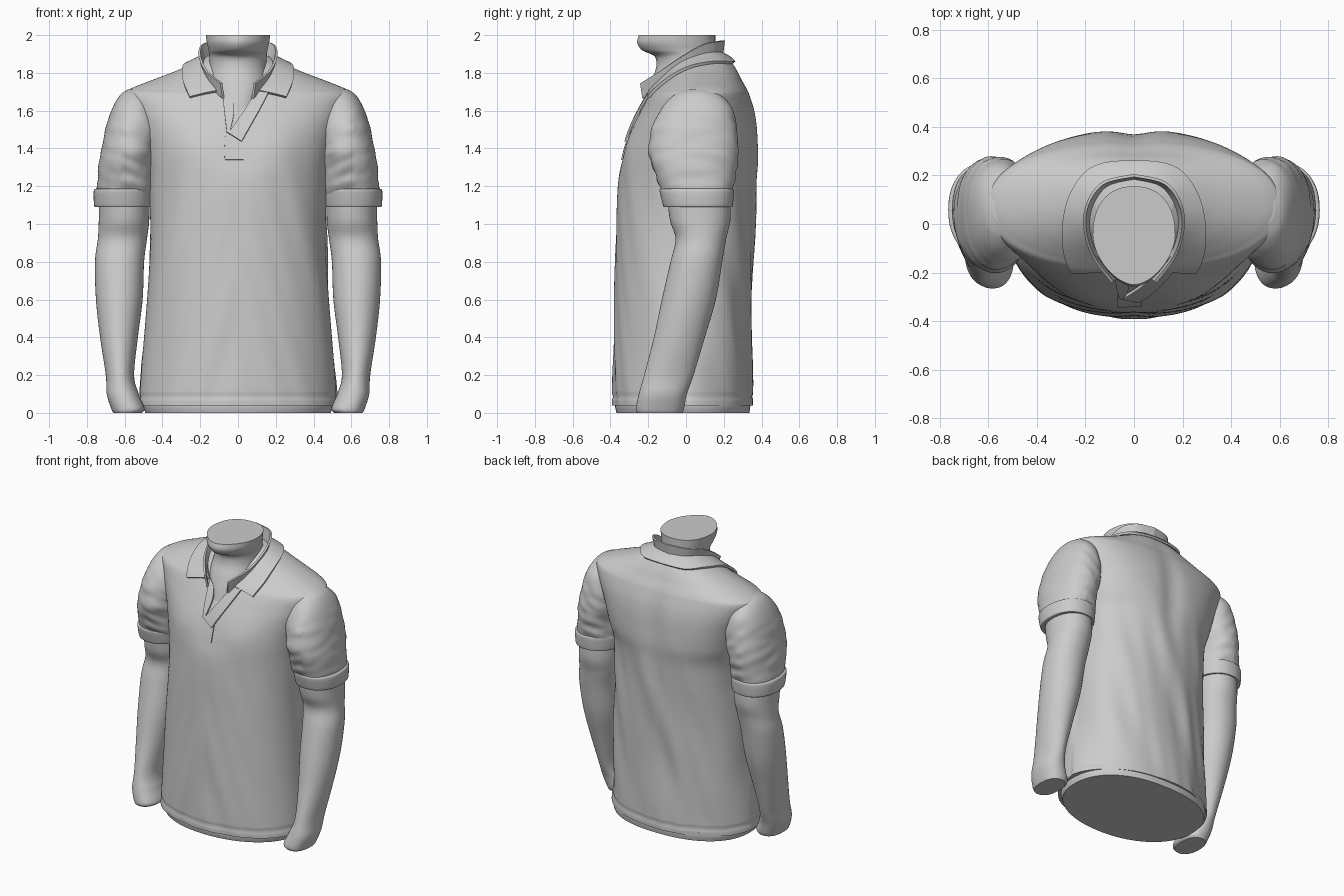
import bpy, math
from mathutils import Vector, noise

if "Cube" in bpy.data.objects:
    bpy.data.objects.remove(bpy.data.objects["Cube"])


def smooth(rows, steps):
    """Catmull-Rom interpolation through rows of numbers."""
    out = []
    for i in range(len(rows) - 1):
        p = [rows[max(0, min(len(rows) - 1, i + k))] for k in (-1, 0, 1, 2)]
        for j in range(steps):
            t = j / steps
            out.append([b + .5 * t * (c - a + t * (2*a - 5*b + 4*c - d + t * (3*(b - c) + d - a)))
                        for a, b, c, d in zip(*p)])
    return out + [list(rows[-1])]


def make(name, verts, faces, mirror=False):
    me = bpy.data.meshes.new(name)
    me.from_pydata(verts, [], faces)
    ob = bpy.data.objects.new(name, me)
    bpy.context.collection.objects.link(ob)
    if mirror:
        ob.modifiers.new("mirror", 'MIRROR')
    return ob


def loft(name, rows, n=64, steps=8, mirror=False, shape=None):
    """Rows: z, x min, x max, y front, y back, front exponent, back exponent (bottom to top)."""
    verts, faces = [], []
    rings = smooth(rows, steps)
    for z, x0, x1, yf, yb, ef, eb in rings:
        for k in range(n):
            a = 2 * math.pi * k / n
            c, s = math.cos(a), math.sin(a)
            e = 2 / (eb if s > 0 else ef)
            p = Vector(((x0 + x1) / 2 + (x1 - x0) / 2 * math.copysign(abs(c) ** e, c),
                        (yf + yb) / 2 + (yb - yf) / 2 * math.copysign(abs(s) ** e, s), z))
            if shape:
                p += Vector((c, s, 0)) * shape(p)
            verts.append(p)
    for r in range(len(rings) - 1):
        for k in range(n):
            k2 = (k + 1) % n
            faces.append((r*n + k, r*n + k2, r*n + n + k2, r*n + n + k))
    faces.append(tuple(range(n - 1, -1, -1)))
    faces.append(tuple(range(len(verts) - n, len(verts))))
    return make(name, verts, faces, mirror)


def strip(name, rails, thick, steps=8, across=6, mirror=False, wrap=None, mode='OUTSIDE_SURFACE', gap=.01):
    """Cloth strip spanned between two curved rails."""
    a, b = (smooth(r, steps) for r in rails)
    verts = [Vector(p).lerp(Vector(q), j / across) for p, q in zip(a, b) for j in range(across + 1)]
    w = across + 1
    faces = [(i*w + j, i*w + j + 1, i*w + w + j + 1, i*w + w + j)
             for i in range(len(a) - 1) for j in range(across)]
    ob = make(name, verts, faces, mirror)
    if wrap:
        m = ob.modifiers.new("wrap", 'SHRINKWRAP')
        m.target, m.offset, m.wrap_mode = wrap, gap, mode
    m = ob.modifiers.new("thickness", 'SOLIDIFY')
    m.thickness, m.offset = thick, 0
    return ob


def bump(v, centre, width):
    return math.exp(-((v - centre) / width) ** 2)


def shirt_shape(p):
    # chest, shoulder blades, spine groove and hanging folds
    x, y, z = p
    d = 0
    low = max(0, min(1, (1.45 - z) / .4))
    if y < 0:
        d += .018 * bump(abs(x), .2, .13) * bump(z, 1.4, .13)
        d += .008 * low * noise.noise(Vector((abs(x) * 9 + z * 2.5, 0, z * 1.2)))
    else:
        d -= .02 * bump(x, 0, .07) * bump(z, 1.45, .3)
        d += .016 * low * noise.noise(Vector((x * 9 - z * 2, y * 4, z * 1.8 + 5)))
    d += .006 * low * bump(z, .085, .006) * -1
    return d


def sleeve_shape(p):
    low = max(0, min(1, (1.65 - p.z) / .2)) * (1.3 if p.x < .62 else .6)
    return .01 * low * noise.noise(Vector((p.x * 7 + p.z * 5, p.y * 7, p.z * 16 - p.x * 9)))


def sym(z, hw, yf, yb, ef=2.1, eb=2.3):
    return (z, -hw, hw, yf, yb, ef, eb)


# Shirt body
shirt = loft("shirt_body", [
    sym(.04, .525, -.388, .35, 2.1, 2.1), sym(.2, .512, -.388, .35, 2.1, 2.1), sym(.5, .487, -.383, .345),
    sym(.9, .467, -.373, .36), sym(1.2, .468, -.36, .373), sym(1.35, .49, -.33, .385, 2.2, 2.5),
    sym(1.5, .53, -.285, .38, 2.3, 2.5), sym(1.6, .573, -.24, .365, 2.3, 2.4),
    sym(1.68, .602, -.195, .34, 2.3, 2.3), sym(1.715, .57, -.17, .325), sym(1.76, .46, -.13, .30),
    sym(1.81, .33, -.09, .275), sym(1.86, .22, -.05, .24), sym(1.89, .16, 0, .19)],
    n=144, steps=10, shape=shirt_shape)

# Flat waist under the hem
loft("waist", [sym(0, .49, -.368, .335), sym(.03, .5, -.375, .34), sym(.06, .5, -.375, .34)], n=96, steps=3)

# Neck and cut chin
loft("neck", [
    sym(1.46, .10, -.27, .1), sym(1.56, .12, -.252, .15), sym(1.66, .14, -.225, .165, 2.2),
    sym(1.74, .155, -.195, .165, 2.2), sym(1.82, .152, -.16, .16, 2), sym(1.885, .152, -.165, .155, 1.9),
    sym(1.92, .156, -.232, .155, 1.7), sym(1.96, .165, -.258, .155, 1.7), sym(2, .17, -.25, .155, 1.7)])

# Sleeves with cuffs
loft("sleeve", [
    (1.10, .465, .75, -.112, .24, 2.2, 2.2), (1.2, .445, .747, -.14, .25, 2.2, 2.2),
    (1.3, .44, .738, -.18, .268, 2.2, 2.2), (1.4, .43, .722, -.197, .278, 2.2, 2.2),
    (1.52, .42, .698, -.175, .268, 2.2, 2.2), (1.62, .44, .662, -.125, .24, 2.2, 2.2),
    (1.685, .47, .622, -.06, .18, 2.1, 2.1), (1.713, .5, .58, 0, .12, 2, 2)],
    n=96, steps=10, mirror=True, shape=sleeve_shape)
loft("sleeve_cuff", [
    (1.09, .46, .754, -.115, .242, 2.2, 2.2), (1.10, .453, .762, -.122, .248, 2.2, 2.2),
    (1.175, .447, .764, -.14, .254, 2.2, 2.2), (1.187, .455, .75, -.135, .248, 2.2, 2.2)],
    steps=4, mirror=True)

# Bare arms
loft("arm", [
    (0, .51, .66, -.258, -.02, 2.3, 2.3), (.025, .495, .672, -.265, -.01, 2.3, 2.3),
    (.1, .525, .695, -.25, .005, 2.2, 2.2), (.2, .55, .70, -.222, .04, 2, 2),
    (.4, .53, .73, -.17, .1, 2, 2), (.6, .505, .752, -.128, .158, 2, 2),
    (.8, .497, .757, -.082, .192, 2.1, 2.1), (.92, .482, .742, -.055, .212, 2.1, 2.1),
    (1.02, .47, .737, -.085, .235, 2.1, 2.1), (1.15, .47, .735, -.1, .235, 2.1, 2.1)], mirror=True)

# Collar: inner stand and folded leaf
fold = [(0, .2, 1.972), (.125, .17, 1.967), (.188, .09, 1.95), (.203, -.01, 1.895),
        (.17, -.13, 1.815), (.088, -.24, 1.745)]
strip("collar_stand", [[(x * .88, y * .95, z - .08) for x, y, z in fold], fold], .012, mirror=True)
strip("collar_leaf", [fold, [(0, .262, 1.86), (.16, .238, 1.855), (.25, .14, 1.85), (.288, .02, 1.825),
                             (.29, -.11, 1.755), (.258, -.215, 1.68)]], .016, mirror=True, wrap=shirt, gap=.012)

# Front opening flaps and placket
strip("placket_flap_over", [[(.10, -.245, 1.74), (.035, -.285, 1.62), (-.05, -.305, 1.48)],
                            [(.16, -.19, 1.69), (.10, -.24, 1.57), (.02, -.30, 1.43)]], .014, wrap=shirt)
strip("placket_flap_under", [[(-.085, -.235, 1.745), (-.075, -.255, 1.62), (-.06, -.285, 1.48)],
                             [(-.035, -.25, 1.69), (-.02, -.262, 1.60), (-.045, -.29, 1.47)]], .012, wrap=shirt)
strip("placket_base", [[(-.065, -.28, 1.5), (-.07, -.32, 1.42), (-.07, -.34, 1.34)],
                       [(.03, -.28, 1.5), (.03, -.32, 1.42), (.03, -.34, 1.34)]], .008,
      wrap=shirt, mode='ABOVE_SURFACE', gap=.003)

# Apply modifiers and smooth
for ob in bpy.context.scene.objects:
    ob.select_set(True)
bpy.context.view_layer.objects.active = shirt
bpy.ops.object.convert(target='MESH')
bpy.ops.object.shade_smooth_by_angle(angle=math.radians(45))
